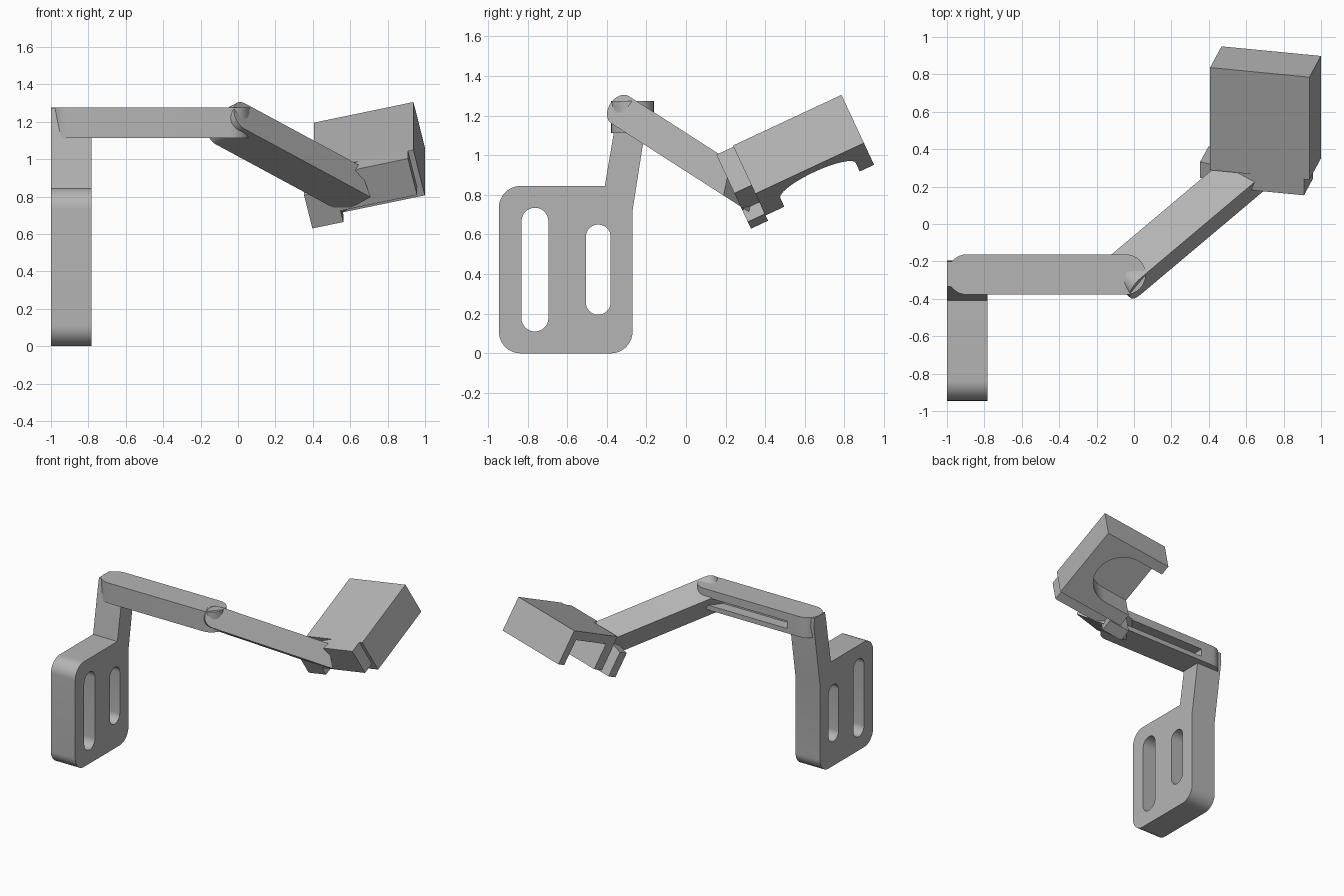
import bpy, bmesh, math
from mathutils import Vector

cube = bpy.data.objects.get("Cube")
if cube:
    bpy.data.objects.remove(cube)

grey = bpy.data.materials.new("plain_grey")
grey.use_nodes = True
colour = (0.46, 0.46, 0.46, 1)
grey.diffuse_color = colour
grey.node_tree.nodes["Principled BSDF"].inputs["Base Color"].default_value = colour

X, Y, Z = Vector((1, 0, 0)), Vector((0, 1, 0)), Vector((0, 0, 1))
O = Vector((0, 0, 0))


def arc(cx, cy, r, start, end, steps=16):
    """Points on an arc, angles in degrees."""
    out = []
    for i in range(steps + 1):
        t = math.radians(start + (end - start) * i / steps)
        out.append((cx + r * math.cos(t), cy + r * math.sin(t)))
    return out


def rect(x0, x1, y0, y1):
    return [(x0, y0), (x1, y0), (x1, y1), (x0, y1)]


def prism(name, outline, low, high, frame):
    """Extrude a 2D outline along the third axis of a frame."""
    origin, u, v, w = frame
    bm = bmesh.new()
    ends = [[bm.verts.new(origin + u * p + v * q + w * h) for p, q in outline]
            for h in (low, high)]
    bm.faces.new(ends[0])
    bm.faces.new(ends[1])
    n = len(outline)
    for i in range(n):
        j = (i + 1) % n
        bm.faces.new((ends[0][i], ends[0][j], ends[1][j], ends[1][i]))
    bmesh.ops.recalc_face_normals(bm, faces=bm.faces)
    mesh = bpy.data.meshes.new(name)
    bm.to_mesh(mesh)
    bm.free()
    mesh.materials.append(grey)
    obj = bpy.data.objects.new(name, mesh)
    bpy.context.collection.objects.link(obj)
    return obj


def cut(obj, cutter):
    """Subtract a cutter for good, then discard it."""
    mod = obj.modifiers.new("cut", 'BOOLEAN')
    mod.operation = 'DIFFERENCE'
    mod.solver = 'EXACT'
    mod.object = cutter
    deps = bpy.context.evaluated_depsgraph_get()
    result = bpy.data.meshes.new_from_object(obj.evaluated_get(deps))
    obj.modifiers.clear()
    obj.data = result
    bpy.data.objects.remove(cutter)


# Mounting plate with its leaning neck, drawn in side profile
side = (O, Y, Z, X)
plate_r = 0.11
outline = arc(-0.835, plate_r, plate_r, 180, 270) + arc(-0.38, plate_r, plate_r, 270, 360)
outline += [(-0.27, 0.72), (-0.195, 1.2), (-0.2, 1.272), (-0.335, 1.272),
            (-0.35, 1.2), (-0.41, 0.845)]
outline += arc(-0.835, 0.735, plate_r, 90, 180)
plate = prism("mounting_plate", outline, -1, -0.784, side)
for y, r, z0, z1 in ((-0.763, 0.068, 0.11, 0.735), (-0.443, 0.063, 0.195, 0.65)):
    slot = arc(y, z0 + r, r, 180, 360) + arc(y, z1 - r, r, 0, 180)
    cut(plate, prism("slot_cutter", slot, -1.1, -0.7, side))

# Horizontal arm with rounded ends and a long groove in its back
flat = (O, X, Y, Z)
outline = arc(-0.892, -0.27, 0.108, 90, 270) + arc(-0.045, -0.27, 0.108, -90, 90)
upper_arm = prism("upper_arm", outline, 1.112, 1.275, flat)
cut(upper_arm, prism("groove_cutter", rect(-0.784, -0.06, -0.25, -0.1), 1.15, 1.21, flat))

# Sloping arm, rounded at the elbow and cut at a slant at the wrist
slope = math.radians(32.7)
up = Vector((0, math.sin(slope), math.cos(slope)))
back = Vector((0, math.cos(slope), -math.sin(slope)))
along = (X + back).normalized()
across = (X - back).normalized()
outline = arc(-0.643, 0.855, 0.082, 90, 270) + [(0.31, 0.773), (0.22, 0.937)]
forearm = prism("forearm", outline, 0.477, 0.693, (O, along, up, across))

# Tilted holder: axes run sideways, lengthwise and downwards from one top corner
length = Vector((0, 0.906, 0.423)).normalized()
width = Vector((0.975, -0.092, 0.203))
width = (width - length * width.dot(length)).normalized()
down = length.cross(width).normalized()
if down.z > 0:
    down = -down
corner = Vector((0.938, 0.785, 1.305))
holder_frame = (corner, width, length, down)
holder = prism("holder_block", rect(-0.545, 0, -0.605, 0), 0, 0.275, holder_frame)
pocket = [(-0.7, -0.08)] + arc(-0.33, -0.29, 0.21, 90, -90, 24) + [(-0.7, -0.5)]
cut(holder, prism("pocket_cutter", pocket, 0.07, 0.4, holder_frame))

# Stepped clip plate on the front of the holder, joining it to the arm
clip = [(-0.62, 0.09), (-0.3, 0), (-0.03, 0), (-0.03, 0.22),
        (-0.45, 0.22), (-0.45, 0.288), (-0.62, 0.288)]
clip_plate = prism("clip_plate", clip, -0.7, -0.605, (corner, width, down, length))

# Smooth the rounded walls and keep the corners crisp
for obj in (plate, upper_arm, forearm, holder, clip_plate):
    bpy.ops.object.select_all(action='DESELECT')
    obj.select_set(True)
    bpy.context.view_layer.objects.active = obj
    bpy.ops.object.shade_smooth_by_angle(angle=math.radians(30))
